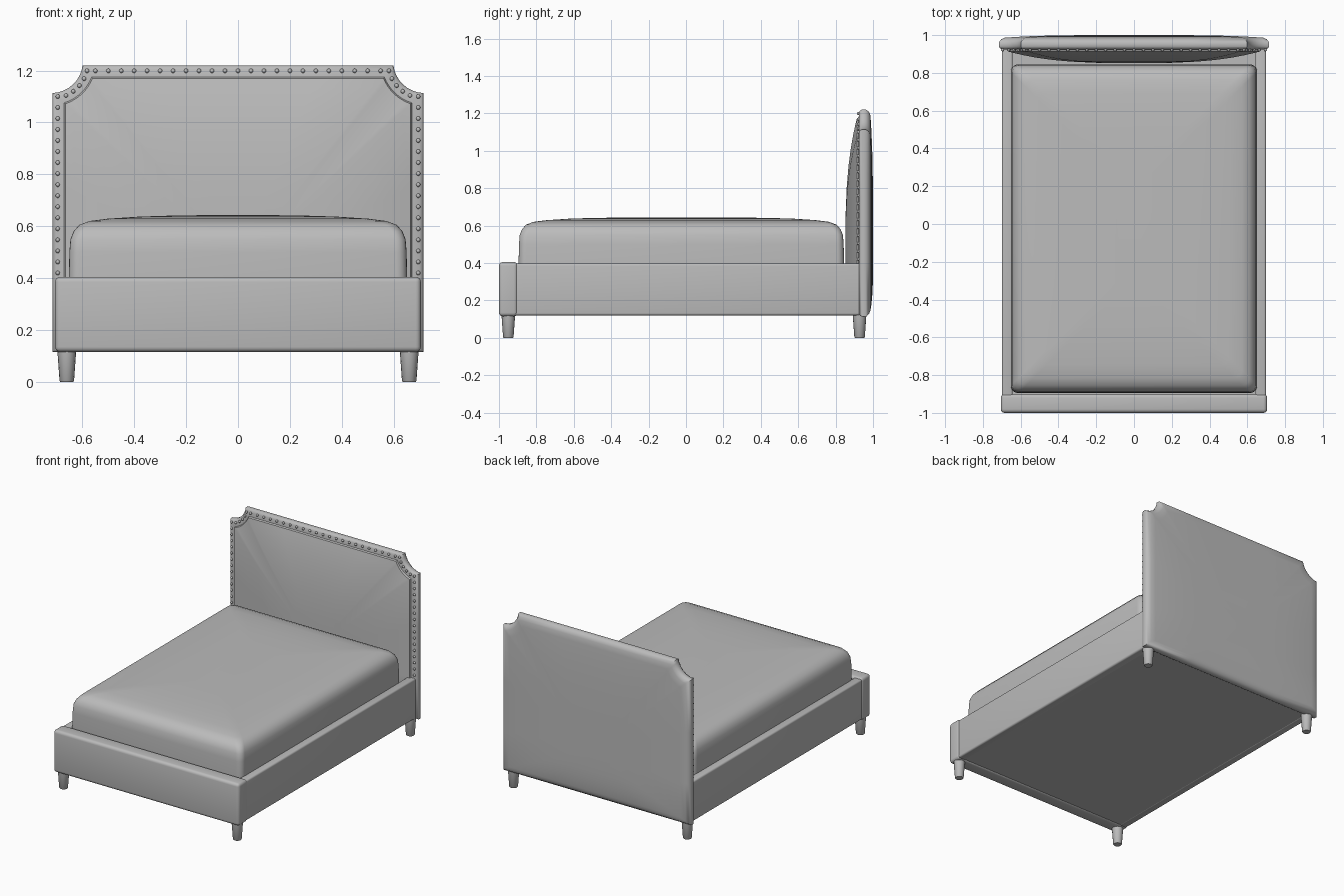
import bpy, bmesh, math

if "Cube" in bpy.data.objects:
    bpy.data.objects.remove(bpy.data.objects["Cube"], do_unlink=True)

GREY = (0.5, 0.5, 0.5, 1)
mat = bpy.data.materials.new("grey upholstery")
mat.use_nodes = True
mat.diffuse_color = GREY
mat.node_tree.nodes["Principled BSDF"].inputs["Base Color"].default_value = GREY


def finish(bm, name, angle=40):
    bmesh.ops.recalc_face_normals(bm, faces=bm.faces)
    me = bpy.data.meshes.new(name)
    bm.to_mesh(me)
    bm.free()
    ob = bpy.data.objects.new(name, me)
    bpy.context.collection.objects.link(ob)
    me.materials.append(mat)
    bpy.ops.object.select_all(action='DESELECT')
    bpy.context.view_layer.objects.active = ob
    ob.select_set(True)
    bpy.ops.object.shade_smooth_by_angle(angle=math.radians(angle))
    return ob


def loft(name, rings):
    """Skin a stack of equal-length rings and cap both ends."""
    bm = bmesh.new()
    loops = [[bm.verts.new(p) for p in r] for r in rings]
    n = len(loops[0])
    for a, b in zip(loops, loops[1:]):
        for i in range(n):
            j = (i + 1) % n
            bm.faces.new((a[i], a[j], b[j], b[i]))
    bm.faces.new(loops[0])
    bm.faces.new(loops[-1])
    return finish(bm, name)


def box(name, lo, hi, bevel):
    bm = bmesh.new()
    bmesh.ops.create_cube(bm, size=1)
    for v in bm.verts:
        v.co = [(a + b) / 2 + c * (b - a) for a, b, c in zip(lo, hi, v.co)]
    if bevel:
        bmesh.ops.bevel(bm, geom=bm.edges[:], offset=bevel, segments=4,
                        profile=0.5, affect='EDGES')
    return finish(bm, name)


# Headboard outline with scooped top corners, inset by d
def arc(d, steps=8):
    cx, cz, r = 0.72, 1.235, 0.122 + d
    w, top = 0.715 - d, 1.22 - d
    a0 = math.acos((w - cx) / r)
    a1 = math.pi - math.asin((top - cz) / r)
    a0 = 2 * math.pi - a0
    return [(cx + r * math.cos(a0 + (a1 - a0) * i / steps),
             cz + r * math.sin(a0 + (a1 - a0) * i / steps)) for i in range(steps + 1)]


def outline(d, y, s=1.0):
    w, low, mid = 0.715 - d, 0.115 + d, 0.45
    half = [(w / 2, low), (w, low), (w, 0.4), (w, 0.75)] + arc(d) + [(0.3, 1.22 - d)]
    pts = half + [(-x, z) for x, z in reversed(half)]
    return [(x * s, y, mid + (z - mid) * s) for x, z in pts]


rim = [(0.03, 0.986), (0.012, 0.978), (0, 0.962), (0, 0.94),
       (0.006, 0.93), (0.016, 0.925), (0.045, 0.923)]
scales = (0.3, 0.5, 0.65, 0.78, 0.88, 0.95)
rings = [outline(0.03, 1.0 - 0.014 * s ** 4, s) for s in scales]
rings += [outline(d, y) for d, y in rim]
rings += [outline(0.05, 0.852 + 0.061 * s ** 3, s) for s in (1,) + scales[::-1]]
loft("headboard", rings)

# Nailhead trim following the headboard edge
spots = [(0.695, 0.42 + 0.0425 * i) for i in range(17)]
spots += arc(0.021, 5)[1:]
spots += [(0.05 * i + 0.0, 1.199) for i in range(12)]
bm = bmesh.new()
for x, z in spots:
    for side in ((1, -1) if x > 0 else (1,)):
        made = bmesh.ops.create_uvsphere(bm, u_segments=10, v_segments=6, radius=0.0085)
        bmesh.ops.translate(bm, verts=made["verts"], vec=(side * x, 0.922, z))
finish(bm, "nailhead_trim", 80)


# Mattress with soft corners and a crowned top
def rounded_rect(d, z, r=0.04, steps=5):
    w, h, cy = 0.652 - d, 0.87 - d, -0.025
    pts = []
    for k, (sx, sy) in enumerate(((1, 1), (-1, 1), (-1, -1), (1, -1))):
        for i in range(steps + 1):
            a = math.pi / 2 * (k + i / steps)
            pts.append((sx * (w - r) + r * math.cos(a),
                        cy + sy * (h - r) + r * math.sin(a), z))
    return pts


loft("mattress", [rounded_rect(d, z) for d, z in (
    (0, 0.2), (0, 0.4), (0.002, 0.5), (0.006, 0.55), (0.018, 0.58), (0.04, 0.605),
    (0.08, 0.62), (0.15, 0.629), (0.27, 0.637), (0.4, 0.641), (0.55, 0.643))])

# Frame
box("footboard", (-0.705, -1.0, 0.115), (0.705, -0.9, 0.405), 0.02)
box("base_panel", (-0.66, -0.92, 0.122), (0.66, 0.95, 0.25), 0)
for side, tag in ((1, "left"), (-1, "right")):
    x0, x1 = sorted((side * 0.642, side * 0.7))
    box(tag + "_side_rail", (x0, -0.92, 0.12), (x1, 0.94, 0.397), 0.012)
    # Tapered legs
    for y, end in ((-0.95, "front"), (0.928, "back")):
        loft(f"{tag}_{end}_leg", [
            [(side * 0.66 + r * math.cos(i * math.pi / 8),
              y + r * math.sin(i * math.pi / 8), z) for i in range(16)]
            for r, z in ((0.025, 0), (0.028, 0.004), (0.037, 0.13))])
